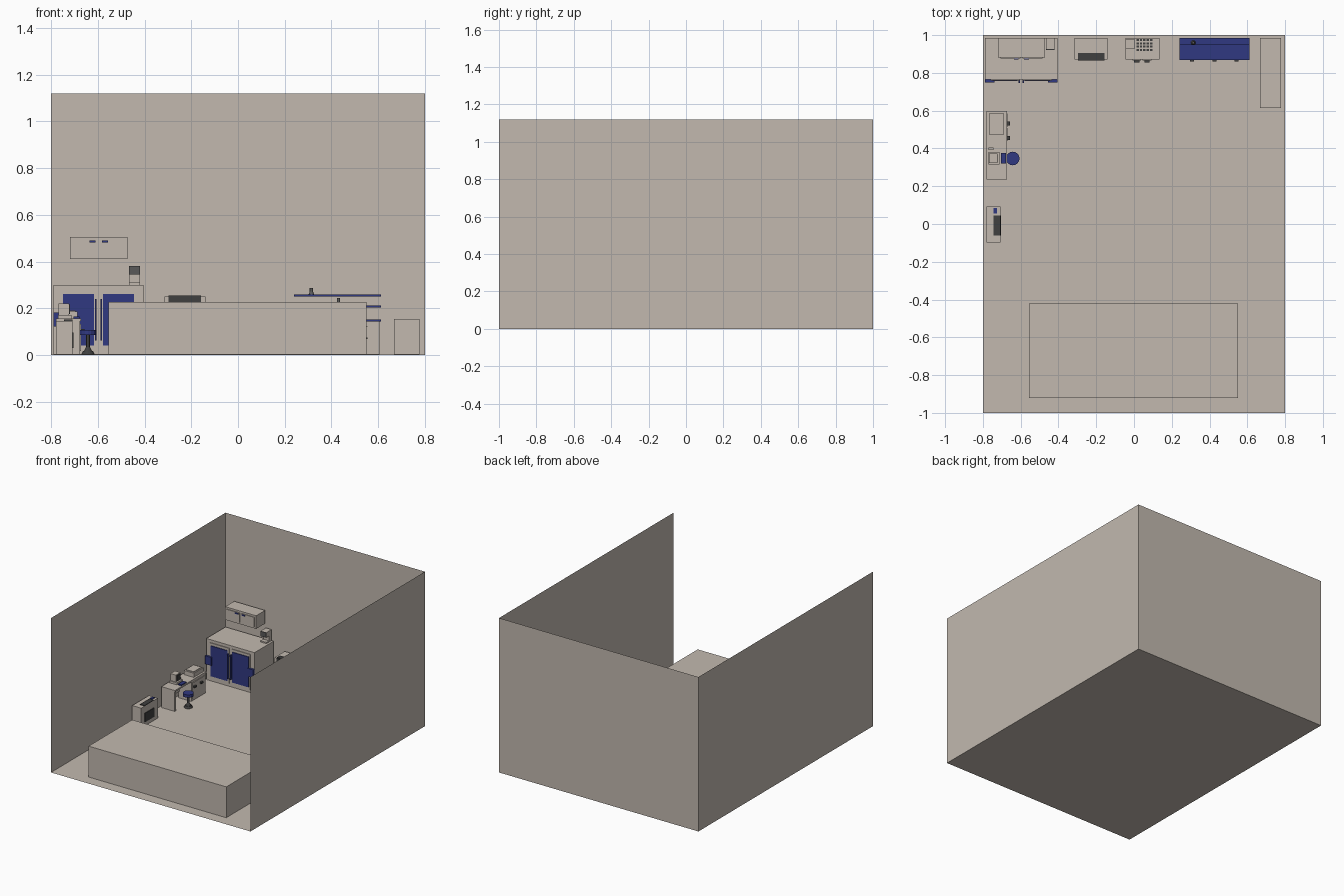
import bpy, bmesh, math

old = bpy.data.objects.get("Cube")
if old:
    bpy.data.objects.remove(old)


def material(name, red, green, blue):
    mat = bpy.data.materials.new(name)
    mat.use_nodes = True
    mat.diffuse_color = (red, green, blue, 1)
    shader = mat.node_tree.nodes["Principled BSDF"]
    shader.inputs["Base Color"].default_value = mat.diffuse_color
    return mat


BEIGE = material("beige", .54, .485, .43)
BLUE = material("blue", .03, .04, .22)
DARK = material("dark grey", .05, .05, .05)
GREY = material("mid grey", .1, .1, .1)

# Facings as axis and direction, and shared limits
FRONT, SIDE, TOP = (1, -1), (0, 1), (2, 1)
FULL = (0, 1)
FLOOR, BACK, LEFT = .002, .985, -.78
THIN = .005


def finish(name, bm, mat):
    mesh = bpy.data.meshes.new(name)
    bm.to_mesh(mesh)
    bm.free()
    mesh.materials.append(mat)
    part = bpy.data.objects.new(name, mesh)
    bpy.context.collection.objects.link(part)
    return part


def box(name, x, y, z, mat=BEIGE, open_sides=()):
    """Box between (low, high) limits; returns the limits for attaching parts."""
    bm = bmesh.new()
    bmesh.ops.create_cube(bm, size=1)
    bm.normal_update()
    gone = [face for face in bm.faces for axis, sign in open_sides
            if face.normal[axis] * sign > .9]
    bmesh.ops.delete(bm, geom=gone, context='FACES')
    for vert in bm.verts:
        vert.co = [limit[int(c > 0)] for c, limit in zip(vert.co, (x, y, z))]
    if open_sides:
        bmesh.ops.reverse_faces(bm, faces=bm.faces[:])
    finish(name, bm, mat)
    return x, y, z


def panel(name, body, facing, across, up, depth=THIN, mat=BEIGE):
    """Block on one face of a body; across and up are fractions of that face."""
    axis, sign = facing
    surface = body[axis][int(sign > 0)]
    spans = [tuple(low + part * (high - low) for part in fraction)
             for fraction, (low, high) in zip(
                 (across, up), (limit for limit in body if limit is not body[axis]))]
    spans.insert(axis, tuple(sorted((surface, surface + sign * depth))))
    return box(name, *spans, mat)


def mirrored(low, high):
    return (low, high), (1 - high, 1 - low)


def split(count, low, high, gap):
    step = (high - low) / count
    return [(low + i * step, low + (i + 1) * step - gap) for i in range(count)]


def cylinder(name, x, y, z, bottom, top, mat):
    bm = bmesh.new()
    bmesh.ops.create_cone(bm, cap_ends=True, segments=16, radius1=bottom,
                          radius2=top, depth=z[1] - z[0])
    bmesh.ops.translate(bm, verts=bm.verts, vec=(x, y, sum(z) / 2))
    finish(name, bm, mat)


# Room shell, open at the front and top
box("room_shell", (-.8, .8), (-1, 1), (0, 1.12), open_sides=(FRONT, TOP))

# Long service counter and side cabinet
box("front_counter", (-.555, .55), (-.92, -.42), (FLOOR, .226))
box("side_cabinet", (.667, .777), (.615, BACK), (FLOOR, .153))

# Large two-door cabinet
cabinet = box("large_cabinet", (-.79, -.404), (.766, BACK), (FLOOR, .3))
for across in mirrored(.08, .48):
    door = panel("large_cabinet_door", cabinet, FRONT, across, (.07, .93))
    panel("large_cabinet_panel", door, FRONT, (.07, .93), (.07, .93), mat=BLUE)
for across in mirrored(0, .13):
    panel("large_cabinet_hinge", cabinet, FRONT, across, (.4, .6), .016, BLUE)
for across in mirrored(.46, .48):
    panel("large_cabinet_handle", cabinet, FRONT, across, (.2, .8), .018, BLUE)
    for up in mirrored(.2, .24):
        panel("handle_bracket", cabinet, FRONT, across, up, .02, BLUE)

# Drink machine on the large cabinet
machine = box("drink_machine", (-.466, -.42), (.955, BACK), (.3, .38))
panel("drink_machine_base", machine, FRONT, FULL, (0, .12), .03)
head = panel("drink_machine_head", machine, FRONT, FULL, (.55, 1), .028)
panel("drink_machine_face", head, FRONT, FULL, FULL, mat=GREY)

# Wall cupboard
cupboard = box("wall_cupboard", (-.72, -.472), (.882, BACK), (.41, .505))
for across in mirrored(.05, .48):
    panel("wall_cupboard_door", cupboard, FRONT, across, (.14, .86))
for across in mirrored(.34, .44):
    panel("wall_cupboard_handle", cupboard, FRONT, across, (.75, .83), .012, BLUE)

# Oven against the back wall
oven = box("oven_body", (-.315, -.14), (.87, BACK), (FLOOR, .25))
panel("oven_grill", oven, TOP, (.1, .9), (0, .3), mat=DARK)
for up in ((.2, .65), (.8, 1)):
    panel("oven_window", oven, FRONT, (.1, .9), up, mat=DARK)

# Key desk with a keypad grid
desk = box("key_desk", (-.045, .135), (.87, BACK), (FLOOR, .2))
panel("key_desk_screen", desk, TOP, (0, .26), (.5, .95), .015)
for across in split(5, .32, .82, .03):
    for up in split(4, .4, 1, .05):
        panel("key", desk, TOP, across, up, mat=DARK)
for across in split(2, .2, .8, .04):
    door = panel("key_desk_door", desk, FRONT, across, (.1, .9))
    panel("key_desk_handle", door, FRONT, (.2, .8), (.8, .85), .01, DARK)

# Shelf unit with drawers
drawers = box("drawer_unit", (.245, .606), (.874, BACK), (FLOOR, .143))
box("worktop", (.24, .612), (.867, BACK), (.143, .152), BLUE)
for z in (.204, .25):
    box("wall_shelf", (.24, .612), (.947, BACK), (z, z + .008), BLUE)
for across in split(3, .02, 1, .02):
    for up in ((.15, .6), (.68, .92)):
        front = panel("drawer_front", drawers, FRONT, across, up)
        panel("drawer_handle", front, FRONT, (.4, .6), (.7, .8), .01, DARK)
cylinder("shelf_jar", .314, .96, (.258, .272), .012, .007, GREY)
cylinder("shelf_jar_lid", .314, .96, (.272, .286), .007, .007, GREY)
cylinder("shelf_bottle", .43, .96, (.212, .243), .006, .006, GREY)

# Desk with a knee space and a cupboard
top = box("desk_top", (LEFT, -.672), (.236, .597), (.145, .156))
box("desk_leg", (LEFT, -.676), (.24, .255), (FLOOR, .145))
box("desk_back", (LEFT, -.77), (.255, .43), (.05, .145))
cupboard = box("desk_cupboard", (LEFT, -.676), (.43, .593), (FLOOR, .145))
for across in split(2, .05, .98, .03):
    door = panel("desk_cupboard_door", cupboard, SIDE, across, (.1, .92))
    panel("desk_cupboard_handle", door, SIDE, (.1, .4), (.7, .8), .014, DARK)

# Desk equipment
printer = panel("desk_printer", top, TOP, (.12, .86), (.66, .97), .03)
panel("desk_printer_lid", printer, TOP, (.1, .9), (.1, .9))
panel("desk_pad", top, TOP, (.1, .34), (.43, .47), .01)
computer = panel("computer_base", top, TOP, (.08, .63), (.22, .4), .015)
monitor = panel("computer_monitor", computer, TOP, (.05, .8), (.1, .9), .05)
panel("computer_screen", monitor, SIDE, (.1, .9), (.1, .9), mat=DARK)
panel("keyboard", top, TOP, (.7, .95), (.23, .39), .008, BLUE)

# Stool
for name, z, bottom, wide, mat in (
        ("stool_base", (FLOOR, .016), .029, .022, DARK),
        ("stool_hub", (.016, .035), .018, .008, DARK),
        ("stool_post", (.03, .086), .008, .008, DARK),
        ("stool_seat", (.086, .107), .036, .036, BLUE)):
    cylinder(name, -.642, .347, z, bottom, wide, mat)

# Small oven by the wall
oven = box("small_oven", (LEFT, -.708), (-.098, .093), (FLOOR, .146))
panel("small_oven_slot", oven, TOP, (.5, 1), (.2, .75), mat=DARK)
panel("small_oven_window", oven, SIDE, (.2, .75), (.2, .65), mat=DARK)
panel("small_oven_button", oven, TOP, (.5, .75), (.8, .95), mat=BLUE)
